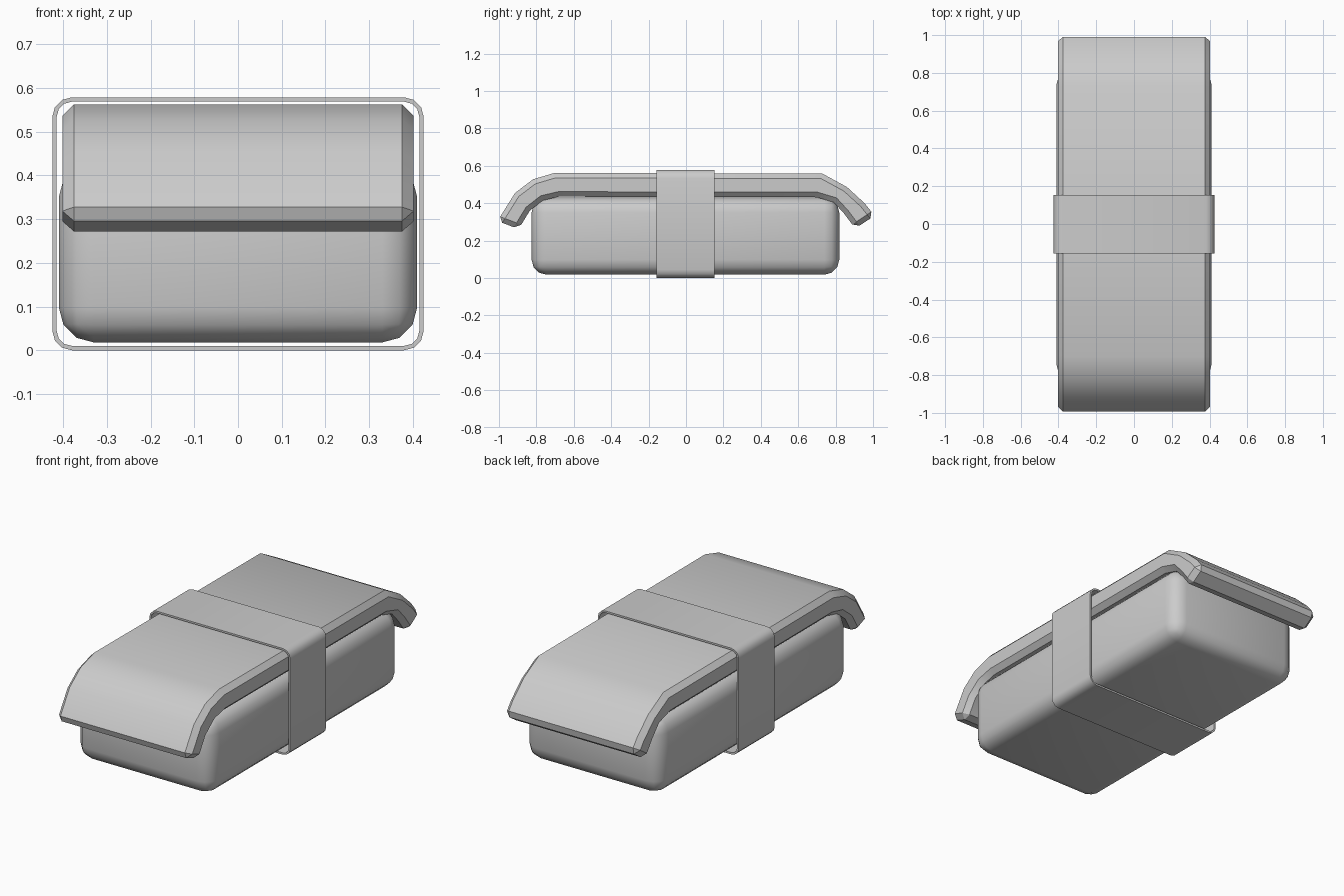
import bpy, bmesh, math
from mathutils import Vector

if "Cube" in bpy.data.objects:
    bpy.data.objects.remove(bpy.data.objects["Cube"])


def finish(name, bm, bevel=0, segments=1, limit=30, smooth=30):
    bmesh.ops.recalc_face_normals(bm, faces=bm.faces)
    if bevel:
        sharp = [e for e in bm.edges if e.calc_face_angle(0) > math.radians(limit)]
        bmesh.ops.bevel(bm, geom=sharp, offset=bevel, segments=segments,
                        profile=0.5, affect='EDGES')
        bmesh.ops.recalc_face_normals(bm, faces=bm.faces)
    mesh = bpy.data.meshes.new(name)
    bm.to_mesh(mesh)
    bm.free()
    ob = bpy.data.objects.new(name, mesh)
    bpy.context.collection.objects.link(ob)
    bpy.ops.object.select_all(action='DESELECT')
    bpy.context.view_layer.objects.active = ob
    ob.select_set(True)
    bpy.ops.object.shade_smooth_by_angle(angle=math.radians(smooth))
    return ob


# rice block: rounded box
bm = bmesh.new()
bmesh.ops.create_cube(bm, size=1)
for v in bm.verts:
    v.co = Vector((v.co.x * 0.82, v.co.y * 1.645 - 0.003, v.co.z * 0.413 + 0.2245))
finish("rice_block", bm, bevel=0.08, segments=3, smooth=31)

# draped topping: side profile (y, z) extruded across x, outer edges chamfered
outer = [(-1.008, 0.305), (-0.914, 0.455), (-0.818, 0.528), (-0.70, 0.563),
         (0.73, 0.558), (0.86, 0.487), (0.955, 0.40), (1.008, 0.333)]
inner = [(0.905, 0.265), (0.845, 0.345), (0.79, 0.405), (0.70, 0.432),
         (-0.68, 0.435), (-0.765, 0.415), (-0.835, 0.36), (-0.895, 0.262)]
bm = bmesh.new()
side = bm.faces.new([bm.verts.new((-0.402, y, z)) for y, z in outer + inner])
ext = bmesh.ops.extrude_face_region(bm, geom=[side], use_keep_orig=True)
moved = [g for g in ext['geom'] if isinstance(g, bmesh.types.BMVert)]
bmesh.ops.translate(bm, verts=moved, vec=(0.804, 0, 0))
finish("topping_slice", bm, bevel=0.027, limit=50)


# wrapping band: thin rounded-rectangle ring
def rounded_rect(hw, z0, z1, r, steps=3):
    pts = []
    corners = [(hw - r, z1 - r), (r - hw, z1 - r), (r - hw, z0 + r), (hw - r, z0 + r)]
    for i, (cx, cz) in enumerate(corners):
        for k in range(steps + 1):
            a = math.pi / 2 * (i + k / steps)
            pts.append((cx + r * math.cos(a), cz + r * math.sin(a)))
    return pts


bm = bmesh.new()
rings = []
for inset, y in [(0, -0.157), (0, 0.153), (0.01, 0.153), (0.01, -0.157)]:
    pts = rounded_rect(0.425 - inset, inset, 0.579 - inset, 0.045 - inset)
    rings.append([bm.verts.new((x, y, z)) for x, z in pts])
n = len(rings[0])
for r in range(4):
    a, b = rings[r], rings[(r + 1) % 4]
    for i in range(n):
        j = (i + 1) % n
        bm.faces.new((a[i], a[j], b[j], b[i]))
finish("wrapping_band", bm, smooth=40)
